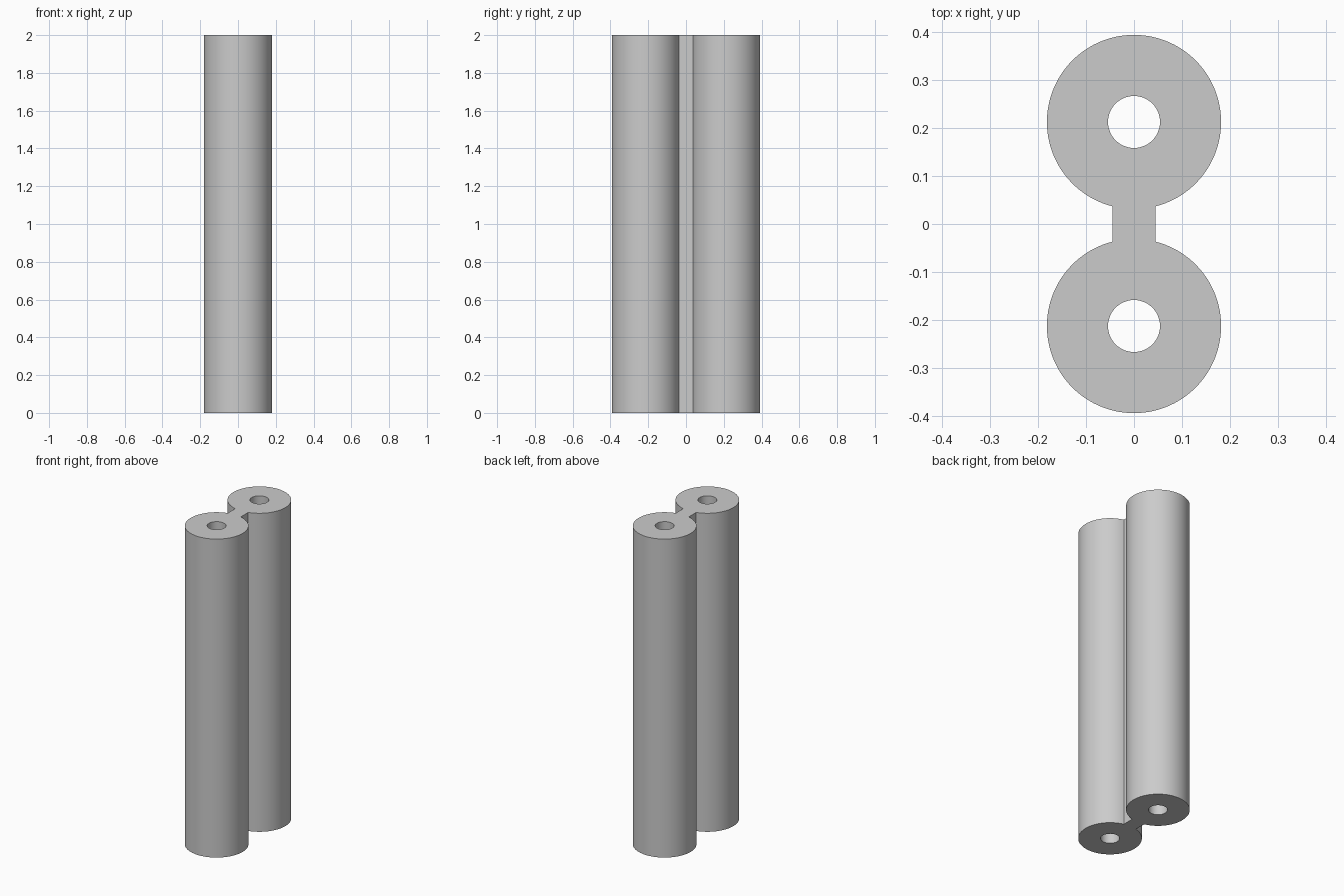
import bpy, bmesh, math

if "Cube" in bpy.data.objects:
    bpy.data.objects.remove(bpy.data.objects["Cube"])

R, HOLE, CY, WEB, HEIGHT = 0.181, 0.054, 0.212, 0.045, 2.0
N = 96


def arc(cy, r, a0, a1, n):
    return [(r * math.cos(a0 + (a1 - a0) * i / n),
             cy + r * math.sin(a0 + (a1 - a0) * i / n)) for i in range(n + 1)]


# Outer outline: two large arcs joined by a straight web
g = math.asin(WEB / R)
outline = (arc(CY, R, -math.pi / 2 + g, 1.5 * math.pi - g, N)
           + arc(-CY, R, math.pi / 2 + g, 2.5 * math.pi - g, N))
# Through holes in both tubes
holes = [arc(s * CY, HOLE, 0, 2 * math.pi, 48)[:-1] for s in (1, -1)]

bm = bmesh.new()
edges = []
for loop in [outline] + holes:
    vs = [bm.verts.new((x, y, 0)) for x, y in loop]
    edges += [bm.edges.new((vs[i - 1], vs[i])) for i in range(len(vs))]
bmesh.ops.triangle_fill(bm, edges=edges, use_beauty=True, normal=(0, 0, 1))

# Extrude the profile to full height
res = bmesh.ops.extrude_face_region(bm, geom=bm.faces[:], use_keep_orig=True)
top = [v for v in res["geom"] if isinstance(v, bmesh.types.BMVert)]
bmesh.ops.translate(bm, verts=top, vec=(0, 0, HEIGHT))
bmesh.ops.recalc_face_normals(bm, faces=bm.faces[:])

mesh = bpy.data.meshes.new("double_tube")
bm.to_mesh(mesh)
bm.free()
obj = bpy.data.objects.new("double_tube", mesh)
bpy.context.collection.objects.link(obj)

mat = bpy.data.materials.new("plain grey")
mat.diffuse_color = (0.6, 0.6, 0.6, 1)
mat.use_nodes = True
mat.node_tree.nodes["Principled BSDF"].inputs["Base Color"].default_value = mat.diffuse_color
mesh.materials.append(mat)

bpy.context.view_layer.objects.active = obj
obj.select_set(True)
bpy.ops.object.shade_smooth_by_angle(angle=math.radians(30))
